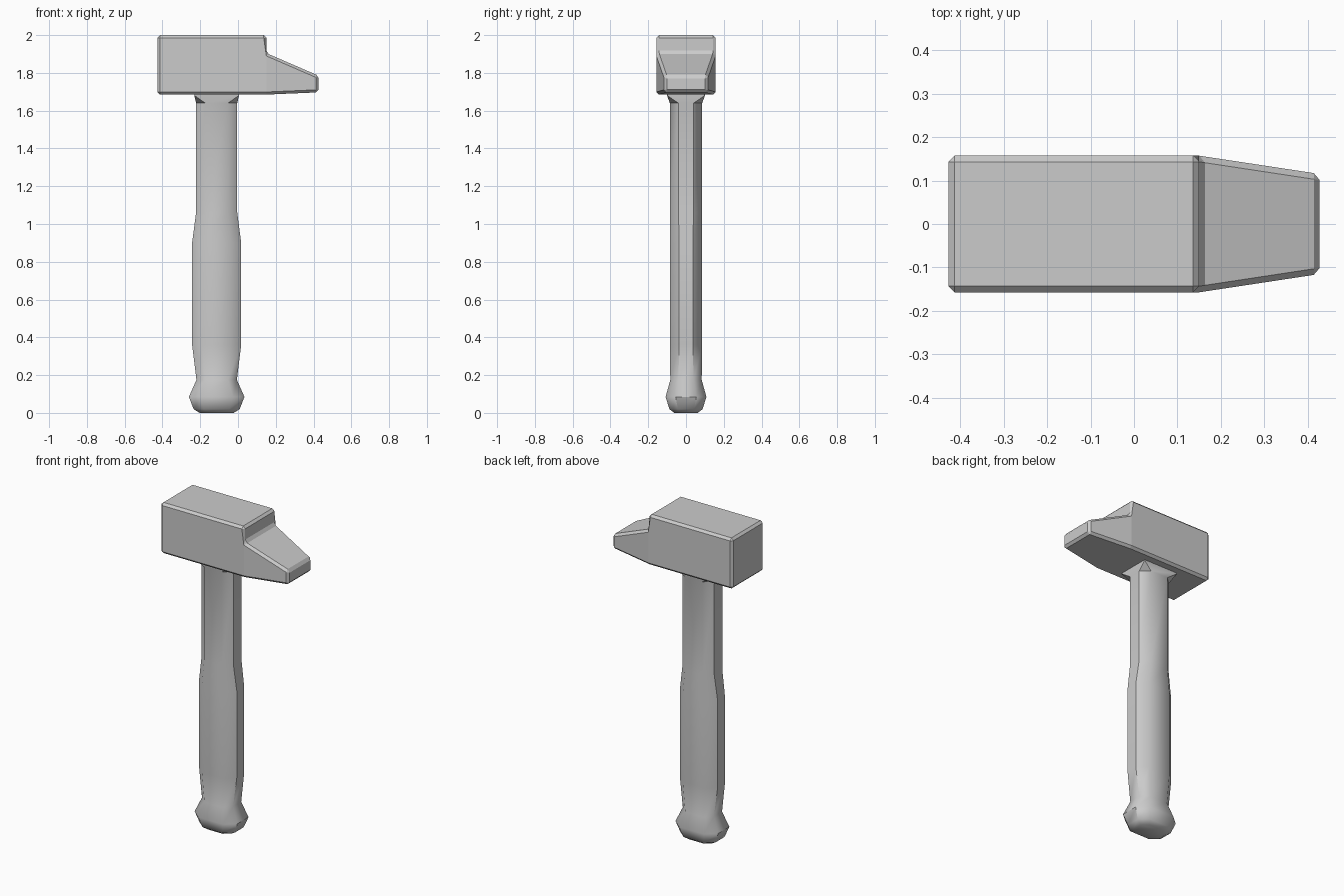
import bpy, bmesh

if "Cube" in bpy.data.objects:
    bpy.data.objects.remove(bpy.data.objects["Cube"])


def make_object(name, bm, angle):
    bmesh.ops.recalc_face_normals(bm, faces=bm.faces[:])
    mesh = bpy.data.meshes.new(name)
    bm.to_mesh(mesh)
    bm.free()
    ob = bpy.data.objects.new(name, mesh)
    bpy.context.collection.objects.link(ob)
    bpy.ops.object.select_all(action='DESELECT')
    ob.select_set(True)
    bpy.context.view_layer.objects.active = ob
    if angle:
        bpy.ops.object.shade_smooth_by_angle(angle=angle)
    return ob


# Head: side profile (x, z, half width), stepped and tapering to the peen
profile = [(-0.427, 1.685, 0.157), (0.15, 1.685, 0.157), (0.427, 1.697, 0.115),
           (0.427, 1.785, 0.115), (0.15, 1.905, 0.157), (0.15, 2.0, 0.157),
           (-0.427, 2.0, 0.157)]
bm = bmesh.new()
sides = [[bm.verts.new((x, s * w, z)) for x, z, w in profile] for s in (-1, 1)]
n = len(profile)
for i in range(n):
    j = (i + 1) % n
    bm.faces.new((sides[0][i], sides[0][j], sides[1][j], sides[1][i]))
for v in sides:
    bm.faces.new((v[0], v[1], v[4], v[5], v[6]))
    bm.faces.new((v[1], v[2], v[3], v[4]))
head = make_object("hammer_head", bm, 0)
bevel = head.modifiers.new("edge_chamfer", 'BEVEL')
bevel.width = 0.014
bevel.segments = 1
bevel.limit_method = 'ANGLE'
bevel.angle_limit = 0.45

# Handle: chamfered sections (z, half x, half y, flat x, flat y)
CX = -0.113
sections = [(0.0, 0.09, 0.062, 0.05, 0.03), (0.02, 0.122, 0.088, 0.068, 0.043),
            (0.085, 0.147, 0.108, 0.085, 0.055), (0.175, 0.107, 0.083, 0.06, 0.04),
            (0.36, 0.13, 0.086, 0.075, 0.036), (0.9, 0.13, 0.086, 0.075, 0.036),
            (1.06, 0.109, 0.086, 0.06, 0.04), (1.64, 0.109, 0.086, 0.06, 0.04),
            (1.68, 0.118, 0.1, 0.117, 0.099), (1.695, 0.118, 0.1, 0.117, 0.099)]
bm = bmesh.new()
rings = []
for z, hx, hy, fx, fy in sections:
    pts = [(hx, -fy), (hx, fy), (fx, hy), (-fx, hy),
           (-hx, fy), (-hx, -fy), (-fx, -hy), (fx, -hy)]
    rings.append([bm.verts.new((CX + x, y, z)) for x, y in pts])
for a, b in zip(rings, rings[1:]):
    for i in range(8):
        j = (i + 1) % 8
        bm.faces.new((a[i], a[j], b[j], b[i]))
bm.faces.new(rings[0])
bm.faces.new(rings[-1])
make_object("handle", bm, 0.785)
